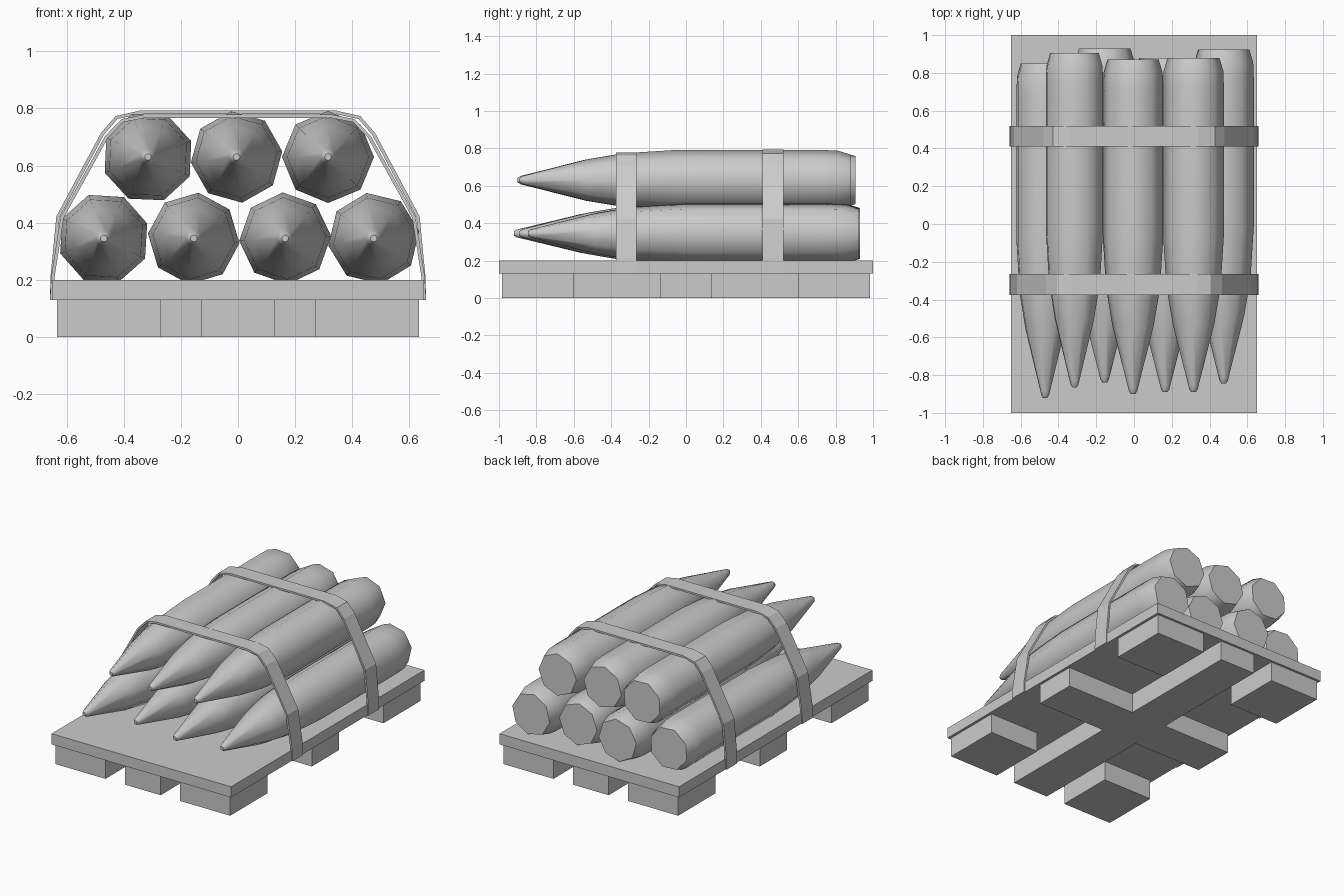
import bpy, bmesh, math

if "Cube" in bpy.data.objects:
    bpy.data.objects.remove(bpy.data.objects["Cube"])


def finish(name, bm):
    bmesh.ops.recalc_face_normals(bm, faces=bm.faces[:])
    mesh = bpy.data.meshes.new(name)
    bm.to_mesh(mesh)
    bm.free()
    obj = bpy.data.objects.new(name, mesh)
    bpy.context.collection.objects.link(obj)
    return obj


def box(name, x0, x1, y0, y1, z0, z1):
    bm = bmesh.new()
    bmesh.ops.create_cube(bm, size=1)
    for v in bm.verts:
        v.co.x = x0 + (v.co.x + 0.5) * (x1 - x0)
        v.co.y = y0 + (v.co.y + 0.5) * (y1 - y0)
        v.co.z = z0 + (v.co.z + 0.5) * (z1 - z0)
    return finish(name, bm)


# Shell profile: distance from tip, radius
PROFILE = [(0, 0.012), (0.015, 0.022), (0.035, 0.027), (0.36, 0.11), (0.56, 0.144),
           (0.83, 0.161), (1.54, 0.161), (1.62, 0.161), (1.70, 0.158), (1.77, 0.137)]
SIDES = 8


def shell(name, x, z, tip_y, phase):
    bm = bmesh.new()
    rings = []
    for t, r in PROFILE:
        ring = []
        for i in range(SIDES):
            a = math.radians(phase) + math.tau * i / SIDES
            ring.append(bm.verts.new((x + r * math.cos(a), tip_y + t, z + r * math.sin(a))))
        rings.append(ring)
    for a, b in zip(rings, rings[1:]):
        for i in range(SIDES):
            j = (i + 1) % SIDES
            bm.faces.new((a[i], a[j], b[j], b[i]))
    bm.faces.new(rings[0])
    bm.faces.new(rings[-1])
    obj = finish(name, bm)
    bpy.ops.object.select_all(action='DESELECT')
    obj.select_set(True)
    bpy.context.view_layer.objects.active = obj
    bpy.ops.object.shade_smooth_by_angle(angle=math.radians(50))


def strap(name, half_path, y0, y1):
    path = [(-x, z) for x, z in half_path] + half_path[::-1]
    bm = bmesh.new()
    rows = [(bm.verts.new((x, y0, z)), bm.verts.new((x, y1, z))) for x, z in path]
    for a, b in zip(rows, rows[1:]):
        bm.faces.new((a[0], a[1], b[1], b[0]))
    obj = finish(name, bm)
    mod = obj.modifiers.new("thickness", 'SOLIDIFY')
    mod.thickness = 0.012
    mod.offset = 0


# Pallet deck
box("pallet_deck", -0.65, 0.65, -1, 1, 0.13, 0.20)

# Pallet feet: four corner blocks and a central cross
for sx in (-1, 1):
    for sy in (-1, 1):
        xs = sorted((sx * 0.27, sx * 0.633))
        ys = sorted((sy * 0.60, sy * 0.985))
        box("pallet_corner_block", *xs, *ys, 0, 0.13)
bm = bmesh.new()
a, b, c, d = 0.13, 0.633, 0.14, 0.985
cross = [(-a, -d), (a, -d), (a, -c), (b, -c), (b, c), (a, c),
         (a, d), (-a, d), (-a, c), (-b, c), (-b, -c), (-a, -c)]
face = bm.faces.new([bm.verts.new((x, y, 0)) for x, y in cross])
ext = bmesh.ops.extrude_face_region(bm, geom=[face])
for v in ext["geom"]:
    if isinstance(v, bmesh.types.BMVert):
        v.co.z = 0.13
finish("pallet_cross_runner", bm)

# Stacked shells: x, tip y, rotation
for x, tip, phase in [(-0.47, -0.92, 19), (-0.155, -0.84, 39), (0.165, -0.89, 3), (0.475, -0.845, 9)]:
    shell("lower_shell", x, 0.345, tip, phase)
for x, tip, phase in [(-0.315, -0.865, 20), (-0.005, -0.90, 7), (0.315, -0.89, 0)]:
    shell("upper_shell", x, 0.63, tip, phase)

# Tie-down straps
strap("rear_strap", [(0.652, 0.13), (0.65, 0.21), (0.63, 0.42), (0.475, 0.71), (0.425, 0.768),
                     (0.34, 0.787)], 0.41, 0.52)
strap("front_strap", [(0.652, 0.13), (0.648, 0.21), (0.615, 0.42), (0.46, 0.70), (0.405, 0.757),
                      (0.33, 0.772)], -0.375, -0.265)
